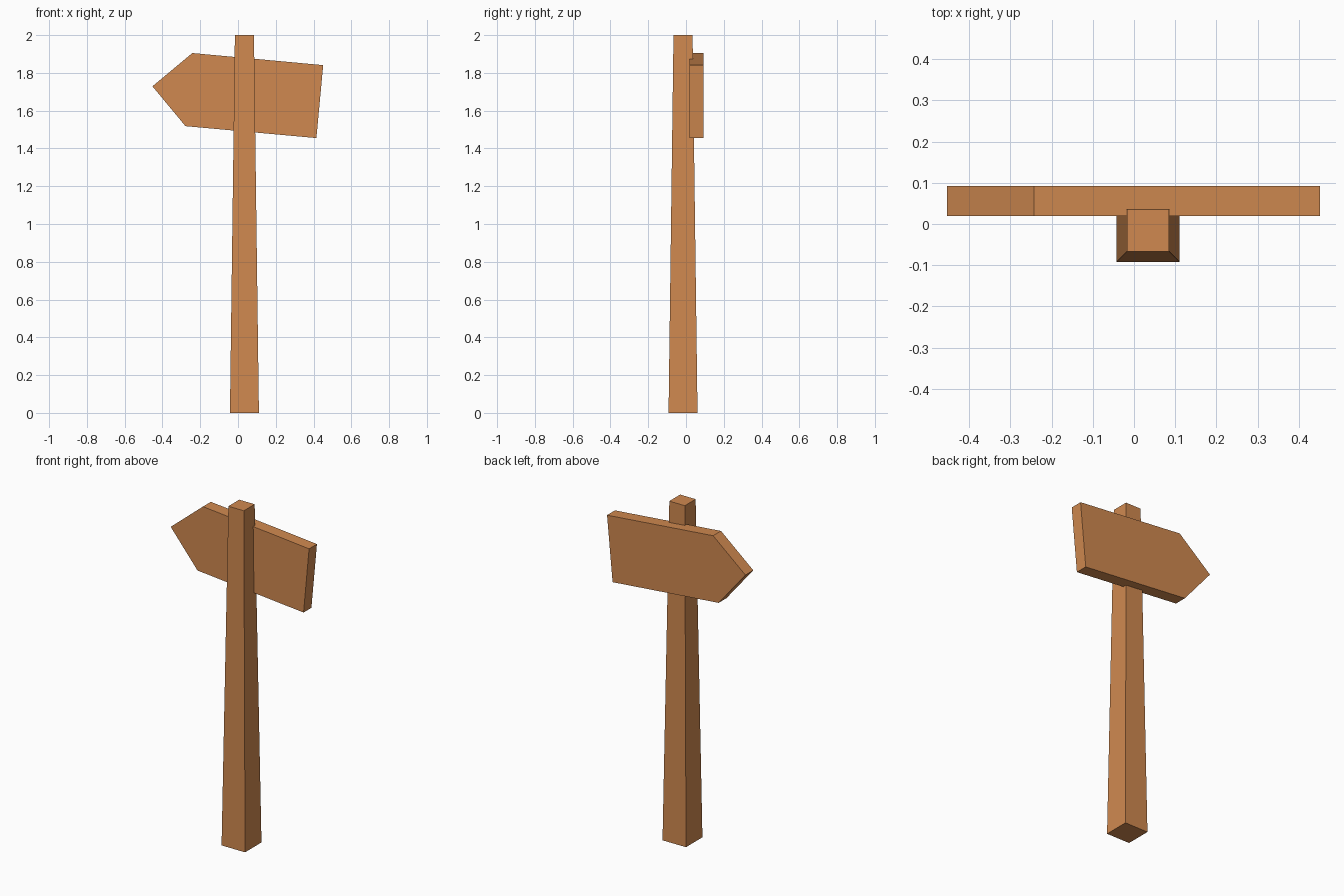
import bpy, bmesh

if "Cube" in bpy.data.objects:
    bpy.data.objects.remove(bpy.data.objects["Cube"])

wood = bpy.data.materials.new("wood")
wood.diffuse_color = (0.63, 0.25, 0.08, 1)
wood.use_nodes = True
wood.node_tree.nodes["Principled BSDF"].inputs["Base Color"].default_value = wood.diffuse_color


def loft(name, start, end):
    """Closed solid between two matching outlines."""
    bm = bmesh.new()
    a = [bm.verts.new(p) for p in start]
    b = [bm.verts.new(p) for p in end]
    n = len(a)
    bm.faces.new(a[::-1])
    bm.faces.new(b)
    for i in range(n):
        j = (i + 1) % n
        bm.faces.new((a[i], a[j], b[j], b[i]))
    bmesh.ops.recalc_face_normals(bm, faces=bm.faces)
    mesh = bpy.data.meshes.new(name)
    bm.to_mesh(mesh)
    bm.free()
    mesh.materials.append(wood)
    obj = bpy.data.objects.new(name, mesh)
    bpy.context.collection.objects.link(obj)
    return obj


def square(cx, cy, half, z):
    return [(cx + sx * half, cy + sy * half, z)
            for sx, sy in ((-1, -1), (1, -1), (1, 1), (-1, 1))]


# Tapered square post
loft("post", square(0.034, -0.0157, 0.0767, 0), square(0.034, -0.0157, 0.0505, 2))

# Tilted arrow board, set partly into the back of the post
outline = [(-0.453, 1.729), (-0.278, 1.518), (0.415, 1.455), (0.451, 1.841), (-0.242, 1.905)]
loft("arrow_board", [(x, 0.019, z) for x, z in outline], [(x, 0.0925, z) for x, z in outline])
